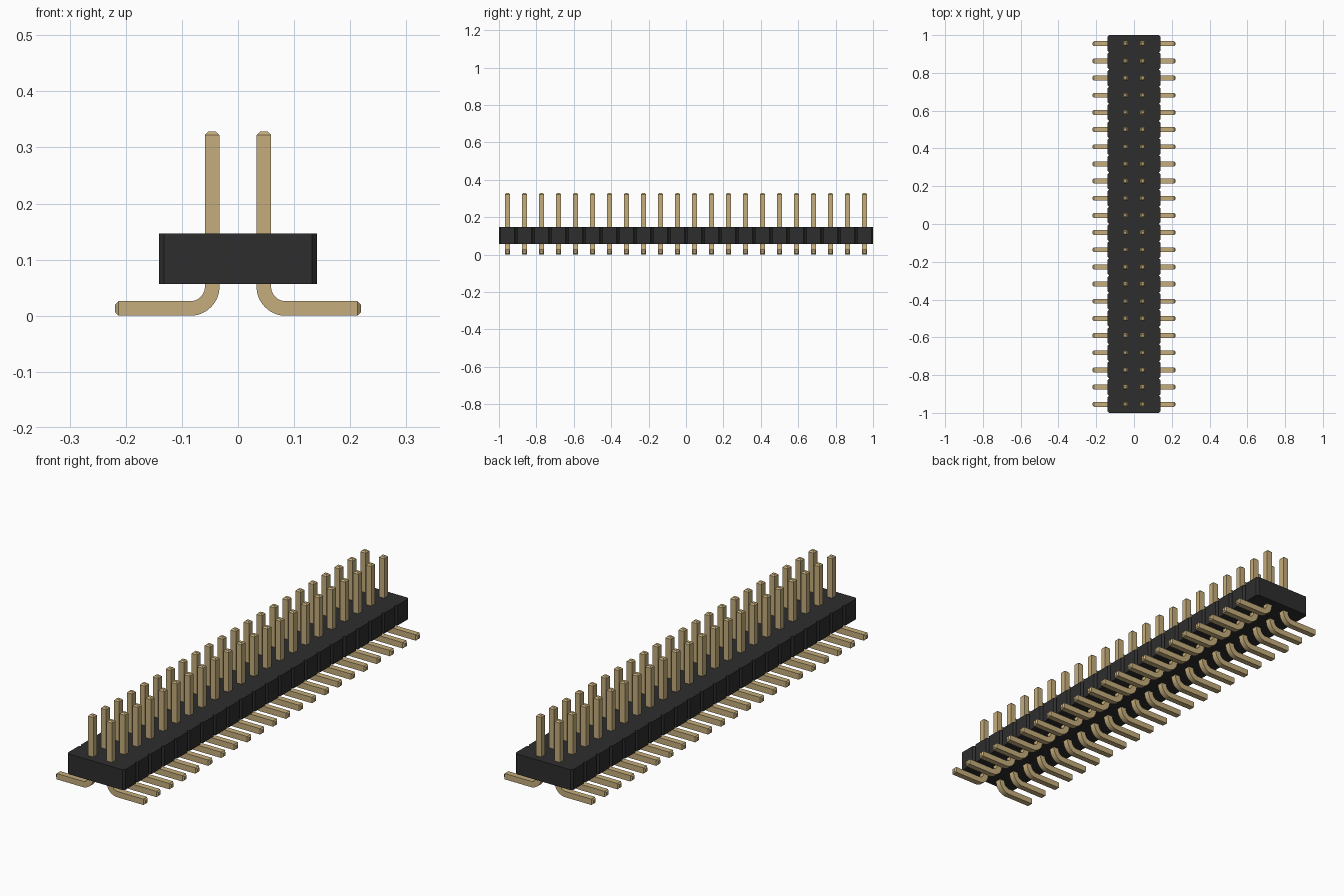
import bpy, bmesh, math
from mathutils import Vector

if "Cube" in bpy.data.objects:
    bpy.data.objects.remove(bpy.data.objects["Cube"])

COUNT = 22
PITCH = 2 / COUNT
BODY_W, BODY_Z0, BODY_Z1 = 0.141, 0.057, 0.147   # half width, bottom, top
NOTCH = 0.009
PIN_X, HALF = 0.046, 0.013                       # pin centre and half thickness
TOP, FOOT, TIP = 0.328, 0.219, 0.006
BEND = 0.039                                     # centreline bend radius


def material(name, colour):
    mat = bpy.data.materials.new(name)
    mat.use_nodes = True
    mat.diffuse_color = (*colour, 1)
    mat.node_tree.nodes["Principled BSDF"].inputs["Base Color"].default_value = (*colour, 1)
    return mat


def add_object(name, bm, mat):
    bmesh.ops.recalc_face_normals(bm, faces=bm.faces)
    mesh = bpy.data.meshes.new(name)
    bm.to_mesh(mesh)
    bm.free()
    mesh.materials.append(mat)
    obj = bpy.data.objects.new(name, mesh)
    bpy.context.collection.objects.link(obj)
    return obj


black = material("black plastic", (0.027, 0.027, 0.027))
gold = material("gold metal", (0.56, 0.42, 0.2))

# Housing: notched outline, extruded upward
right_side = []
for i in range(COUNT):
    y0 = -1 + i * PITCH
    y1 = y0 + PITCH
    right_side += [(BODY_W - NOTCH, y0), (BODY_W, y0 + NOTCH), (BODY_W, y1 - NOTCH)]
right_side.append((BODY_W - NOTCH, 1))
outline = right_side + [(-x, -y) for x, y in right_side]
bm = bmesh.new()
base = bm.faces.new([bm.verts.new((x, y, BODY_Z0)) for x, y in outline])
grown = bmesh.ops.extrude_face_region(bm, geom=[base])["geom"]
bmesh.ops.translate(bm, vec=(0, 0, BODY_Z1 - BODY_Z0),
                    verts=[v for v in grown if isinstance(v, bmesh.types.BMVert)])
add_object("housing", bm, black)


def pin_stations():
    """Centreline point, in-plane normal and half thickness along one pin."""
    side, up = Vector((1, 0, 0)), Vector((0, 0, 1))
    yield Vector((PIN_X, 0, TOP)), side, HALF - TIP
    yield Vector((PIN_X, 0, TOP - TIP)), side, HALF
    centre = Vector((PIN_X + BEND, 0, HALF + BEND))
    steps = 12
    for i in range(steps + 1):
        a = math.pi / 2 * i / steps
        inward = Vector((math.cos(a), 0, math.sin(a)))
        yield centre - inward * BEND, inward, HALF
    yield Vector((FOOT - TIP, 0, HALF)), up, HALF
    yield Vector((FOOT, 0, HALF)), up, HALF - TIP


# Pin rows: one bent square pin per side, repeated along the housing
for name, sign in (("left_pins", 1), ("right_pins", -1)):
    bm = bmesh.new()
    rings = []
    for point, normal, h in pin_stations():
        ring = []
        for a, b in ((-1, -1), (1, -1), (1, 1), (-1, 1)):
            co = point + normal * (a * h) + Vector((0, b * h, 0))
            ring.append(bm.verts.new((co.x * sign, co.y - 1 + PITCH / 2, co.z)))
        rings.append(ring)
    for r, s in zip(rings, rings[1:]):
        for k in range(4):
            bm.faces.new((r[k], r[k - 1], s[k - 1], s[k]))
    bm.faces.new(rings[0])
    bm.faces.new(rings[-1])
    pins = add_object(name, bm, gold)
    array = pins.modifiers.new("repeat", 'ARRAY')
    array.count = COUNT
    array.use_relative_offset = False
    array.use_constant_offset = True
    array.constant_offset_displace = (0, PITCH, 0)
    bpy.ops.object.select_all(action='DESELECT')
    pins.select_set(True)
    bpy.context.view_layer.objects.active = pins
    bpy.ops.object.shade_smooth_by_angle(angle=math.radians(30))
